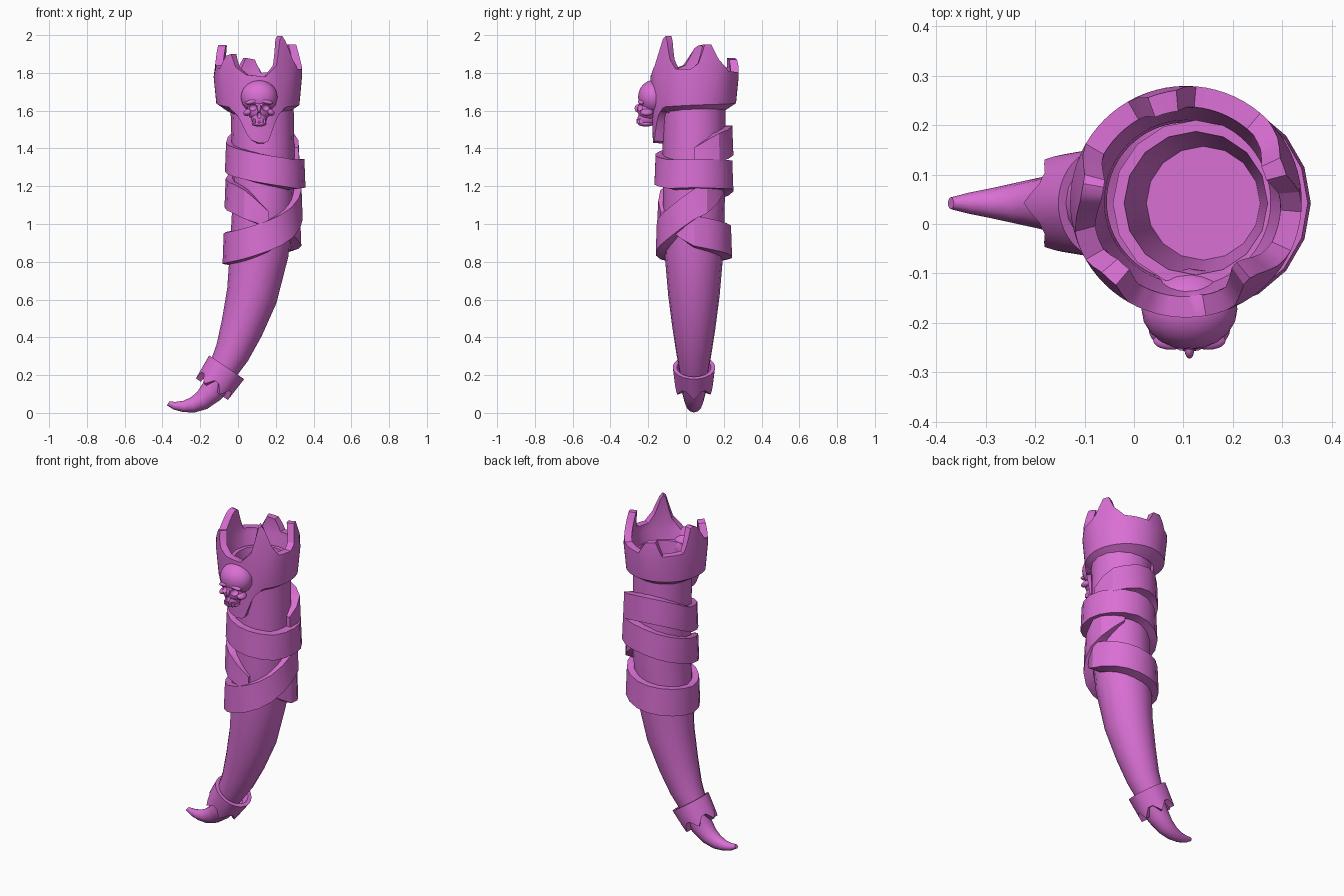
import bpy
import bmesh
from math import sin, cos, radians, pi
from mathutils import Matrix, Vector

if "Cube" in bpy.data.objects:
    bpy.data.objects.remove(bpy.data.objects["Cube"], do_unlink=True)

orchid = bpy.data.materials.new("orchid_pink")
orchid.use_nodes = True
orchid.diffuse_color = (0.70, 0.16, 0.66, 1)
orchid.node_tree.nodes["Principled BSDF"].inputs["Base Color"].default_value = (0.70, 0.16, 0.66, 1)

AXIS_Y = 0.042


def interpolate(knots, value):
    """Piecewise linear lookup in a list of (position, result) pairs."""
    for (a, first), (b, second) in zip(knots, knots[1:]):
        if value <= b:
            return first + (second - first) * max(0, value - a) / (b - a)
    return knots[-1][1]


def finish(name, bm, angle=35):
    """Turn a bmesh into a shaded, coloured object."""
    bmesh.ops.recalc_face_normals(bm, faces=bm.faces)
    mesh = bpy.data.meshes.new(name)
    bm.to_mesh(mesh)
    bm.free()
    mesh.materials.append(orchid)
    obj = bpy.data.objects.new(name, mesh)
    bpy.context.collection.objects.link(obj)
    smooth(obj, angle)
    return obj


def smooth(obj, angle):
    bpy.ops.object.select_all(action='DESELECT')
    obj.select_set(True)
    bpy.context.view_layer.objects.active = obj
    bpy.ops.object.shade_smooth_by_angle(angle=radians(angle))


def skin(name, loops, closed_loop=False, caps=True, angle=35, matrix=None):
    """Join equal point loops with quads; optionally join last to first."""
    bm = bmesh.new()
    rows = [[bm.verts.new(p) for p in loop] for loop in loops]
    pairs = list(zip(rows, rows[1:]))
    if closed_loop:
        pairs.append((rows[-1], rows[0]))
    for low, high in pairs:
        for i in range(len(low)):
            j = (i + 1) % len(low)
            bm.faces.new((low[i], low[j], high[j], high[i]))
    if caps and not closed_loop:
        bm.faces.new(rows[0])
        bm.faces.new(rows[-1])
    if matrix:
        bm.transform(matrix)
    return finish(name, bm, angle)


def tube(name, sections, sides=16):
    """Sections are (x, z, radius, lean in degrees toward +x)."""
    loops = []
    for x, z, radius, lean in sections:
        turn = Matrix.Rotation(radians(lean), 3, 'Y')
        loops.append([turn @ Vector((radius * cos(2 * pi * i / sides),
                                     radius * sin(2 * pi * i / sides), 0))
                      + Vector((x, AXIS_Y, z)) for i in range(sides)])
    return skin(name, loops)


# Horn body, with the socket rolled in at the open top
tube("horn_body", [
    (-0.09, 0.21, 0.075, 32), (-0.03, 0.32, 0.094, 28), (0.02, 0.45, 0.114, 23),
    (0.073, 0.62, 0.136, 17), (0.112, 0.85, 0.156, 9), (0.133, 1.1, 0.163, 3),
    (0.135, 1.3, 0.165, 0), (0.125, 1.72, 0.168, 0),
    (0.125, 1.72, 0.145, 0), (0.14, 1.45, 0.115, 0)])

# Curled metal tip
tube("horn_tip", [
    (-0.08, 0.2, 0.078, 34), (-0.14, 0.112, 0.064, 42), (-0.19, 0.066, 0.052, 60),
    (-0.24, 0.042, 0.041, 75), (-0.29, 0.034, 0.03, 90), (-0.335, 0.038, 0.021, 105),
    (-0.37, 0.05, 0.012, 120)], 12)


# Toothed ring gripping the tip, built upright then leaned over
def collar_column(i, steps=48):
    turn = 2 * pi * i / steps
    tooth = abs((i % 8) - 4) / 4
    low = -0.045 - 0.06 * max(0, tooth - 0.25)
    outline = [(0.112, 0.05), (0.102, low), (0.07, low), (0.09, 0.05)]
    return [(r * cos(turn), r * sin(turn), z) for r, z in outline]


skin("tip_collar", [collar_column(i) for i in range(48)], closed_loop=True,
     matrix=Matrix.Translation((-0.088, AXIS_Y, 0.2)) @ Matrix.Rotation(radians(34), 4, 'Y'))

# Crown with leaning spikes and a shield dropping at the front
spikes = [(-180, 1.93), (-165, 1.84), (-150, 1.82), (-140, 1.89), (-130, 1.90),
          (-120, 1.83), (-105, 1.79), (-80, 1.78), (-65, 1.84), (-55, 1.98),
          (-48, 2.0), (-35, 1.87), (-25, 1.82), (-5, 1.82), (5, 1.85), (15, 1.95),
          (25, 1.95), (35, 1.87), (50, 1.81), (85, 1.80), (95, 1.87), (110, 1.88),
          (120, 1.80), (150, 1.81), (165, 1.94), (172, 1.95), (180, 1.93)]
hem = [(-180, 1.64), (-135, 1.62), (-118, 1.57), (-102, 1.45), (-90, 1.43),
       (-76, 1.43), (-62, 1.57), (-48, 1.62), (0, 1.63), (90, 1.64), (180, 1.64)]


def crown_column(degrees):
    top, low = interpolate(spikes, degrees), interpolate(hem, degrees)
    lean = 0.2 * max(0, top - 1.83)
    drop = 0.04 if low > 1.6 else 0.005
    outline = [(0.234 - lean, top), (0.234, 1.78), (0.22, low), (0.16, low - drop),
               (0.165, 1.7), (0.19, 1.78), (0.192 - lean, top)]
    turn = radians(degrees)
    return [(0.105 + r * cos(turn), 0.045 + r * sin(turn), z) for r, z in outline]


skin("crown", [crown_column(d) for d in range(-180, 180, 5)], closed_loop=True, angle=30)

# Straps wound around the horn, given as (angle, height) paths
axis = [(0.8, 0.118), (0.95, 0.13), (1.15, 0.14), (1.3, 0.147), (1.5, 0.13)]


def strap(name, path, outer, half):
    loops = []
    start, end = path[0][0], path[-1][0]
    for degrees in range(start, end + 1, 20):
        z, turn = interpolate(path, degrees), radians(degrees)
        fade = min(1, 0.55 + min(degrees - start, end - degrees) / 90)
        radius = 0.15 + (outer - 0.15) * fade
        outline = [(radius - 0.006, half), (radius, -half * 0.9),
                   (0.15, -half), (0.15, half)]
        x = interpolate(axis, z)
        loops.append([(x + r * cos(turn), AXIS_Y + r * sin(turn), z + h * fade)
                      for r, h in outline])
    return skin(name, loops, angle=25)


strap("lower_strap", [(-40, 1.0), (0, 0.96), (90, 0.9), (180, 0.865), (230, 0.88),
                      (270, 0.92), (310, 0.98), (360, 1.1), (420, 1.2)], 0.205, 0.085)
strap("upper_strap", [(0, 1.36), (40, 1.4), (90, 1.445), (130, 1.43), (180, 1.35),
                      (270, 1.285), (320, 1.26), (360, 1.265), (450, 1.255),
                      (540, 1.16), (590, 1.12), (640, 1.02)], 0.212, 0.08)


# Skull ornament: joined lumps with sockets cut out
def lump(name, place, size, lean=0):
    bm = bmesh.new()
    bmesh.ops.create_icosphere(bm, subdivisions=3, radius=1)
    bm.transform(Matrix.Translation(place) @ Matrix.Rotation(radians(lean), 4, 'Y')
                 @ Matrix.Diagonal((*size, 1)))
    return finish(name, bm)


def block(name, place, size):
    bm = bmesh.new()
    bmesh.ops.create_cube(bm, size=1)
    bm.transform(Matrix.Translation(place) @ Matrix.Diagonal((*size, 1)))
    return finish(name, bm)


def combine(target, other, operation):
    mod = target.modifiers.new(operation.lower(), 'BOOLEAN')
    mod.operation, mod.solver, mod.object = operation, 'EXACT', other
    bpy.context.view_layer.objects.active = target
    bpy.ops.object.modifier_apply(modifier=mod.name)
    bpy.data.objects.remove(other, do_unlink=True)


MID = 0.112
skull = lump("skull", (MID, -0.172, 1.672), (0.097, 0.082, 0.09))
combine(skull, lump("face", (MID, -0.2, 1.605), (0.064, 0.058, 0.06)), 'UNION')
combine(skull, lump("muzzle", (MID, -0.208, 1.56), (0.042, 0.05, 0.042)), 'UNION')
for side in (-1, 1):
    combine(skull, lump("cheek", (MID + side * 0.058, -0.208, 1.592), (0.026, 0.034, 0.018),
                        side * 25), 'UNION')
    combine(skull, lump("brow", (MID + side * 0.038, -0.236, 1.647), (0.036, 0.018, 0.012),
                        side * 12), 'UNION')
for side in (-1, 1):
    combine(skull, lump("eye_cutter", (MID + side * 0.036, -0.255, 1.618),
                        (0.024, 0.036, 0.02), side * 15), 'DIFFERENCE')
combine(skull, lump("nose_cutter", (MID, -0.262, 1.578), (0.012, 0.025, 0.02)), 'DIFFERENCE')
smooth(skull, 40)

# Nose bridge, teeth and jaw
lump("nose_bridge", (MID, -0.252, 1.612), (0.01, 0.02, 0.022))
for i in range(5):
    offset = (i - 2) * 0.014
    block("tooth", (MID + offset, -0.25 + abs(offset) * 0.5, 1.543), (0.011, 0.025, 0.024))
lump("jaw", (MID, -0.212, 1.53), (0.04, 0.042, 0.014))
